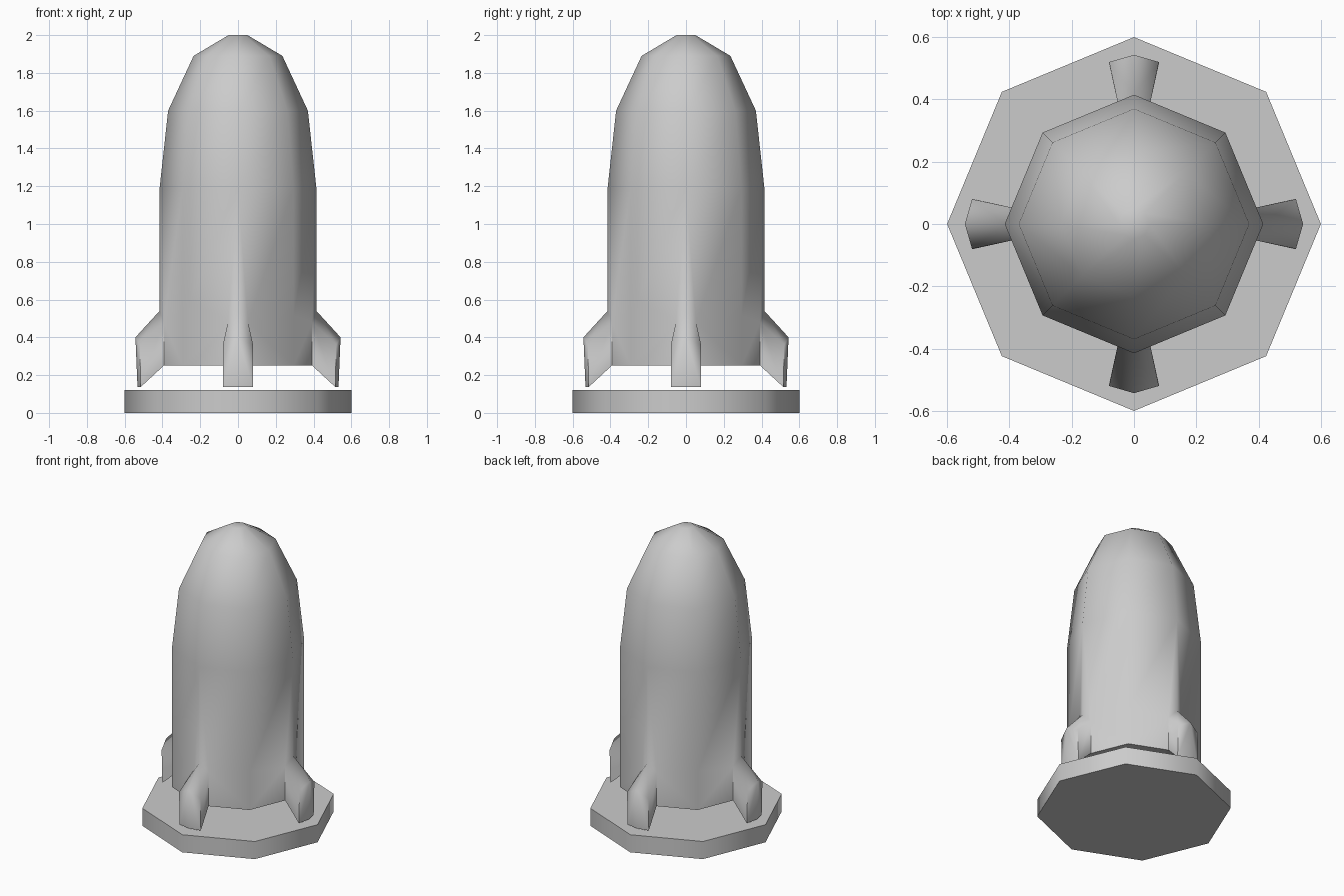
import bpy, bmesh, math
from mathutils import Matrix, Vector

if "Cube" in bpy.data.objects:
    bpy.data.objects.remove(bpy.data.objects["Cube"])

def finish(bm, name, angle):
    bmesh.ops.remove_doubles(bm, verts=bm.verts, dist=0.0005)
    bmesh.ops.recalc_face_normals(bm, faces=bm.faces)
    mesh = bpy.data.meshes.new(name)
    bm.to_mesh(mesh)
    bm.free()
    ob = bpy.data.objects.new(name, mesh)
    bpy.context.collection.objects.link(ob)
    bpy.ops.object.select_all(action='DESELECT')
    ob.select_set(True)
    bpy.context.view_layer.objects.active = ob
    bpy.ops.object.shade_smooth_by_angle(angle=math.radians(angle))
    return ob

def ring_point(r, z, k):
    a = k * math.pi / 4
    return Vector((r * math.cos(a), r * math.sin(a), z))

# Launch pad: octagonal slab
bm = bmesh.new()
bmesh.ops.create_cone(bm, cap_ends=True, segments=8, radius1=0.6, radius2=0.6, depth=0.12,
                      matrix=Matrix.Translation((0, 0, 0.06)))
finish(bm, "launch_pad", 60)

# Rocket: octagonal hull with four fins growing out of its corners
R, BOTTOM = 0.415, 0.25
profile = [(R, 1.19), (0.37, 1.6), (0.235, 1.89), (0.05, 2.0)]
bm = bmesh.new()

def face(*points):
    bm.faces.new([bm.verts.new(p) for p in points])

# Hull sides above the fins and nose
for k in range(8):
    for (r0, z0), (r1, z1) in zip(profile, profile[1:]):
        face(ring_point(r0, z0, k), ring_point(r0, z0, k + 1),
             ring_point(r1, z1, k + 1), ring_point(r1, z1, k))
face(*[ring_point(*profile[-1], k) for k in range(8)])

# Half of one fin with its half of the neighbouring hull panel, repeated around
for q in range(4):
    turn = Matrix.Rotation(q * math.pi / 2, 3, 'Z')
    for s in (1, -1):
        def p(x, y, z):
            return turn @ Vector((x, s * y, z))
        c = R * math.sqrt(0.5)
        mid_top, mid_low = p(R, 0, 0.54), p(R, 0, BOTTOM)
        side_top, side_low = p(0.393, 0.053, 0.48), p(0.393, 0.053, BOTTOM)
        corner_mid, corner_low = p(c, c, 0.51), p(c, c, BOTTOM)
        tip_top, tip_low = p(0.543, 0, 0.40), p(0.532, 0, 0.137)
        edge_top, edge_low = p(0.52, 0.08, 0.36), p(0.515, 0.08, 0.137)
        # Fin surfaces
        face(mid_top, side_top, edge_top, tip_top)
        face(tip_top, edge_top, edge_low, tip_low)
        face(side_top, side_low, edge_low, edge_top)
        face(mid_low, tip_low, edge_low, side_low)
        # Hull panels beside and above the fin
        face(side_top, corner_mid, corner_low, side_low)
        face(mid_top, side_top, corner_mid, p(c, c, 1.19), p(R, 0, 1.19))
        # Underside
        face(mid_low, side_low, corner_low, Vector((0, 0, BOTTOM)))
finish(bm, "rocket_body_with_fins", 65)
